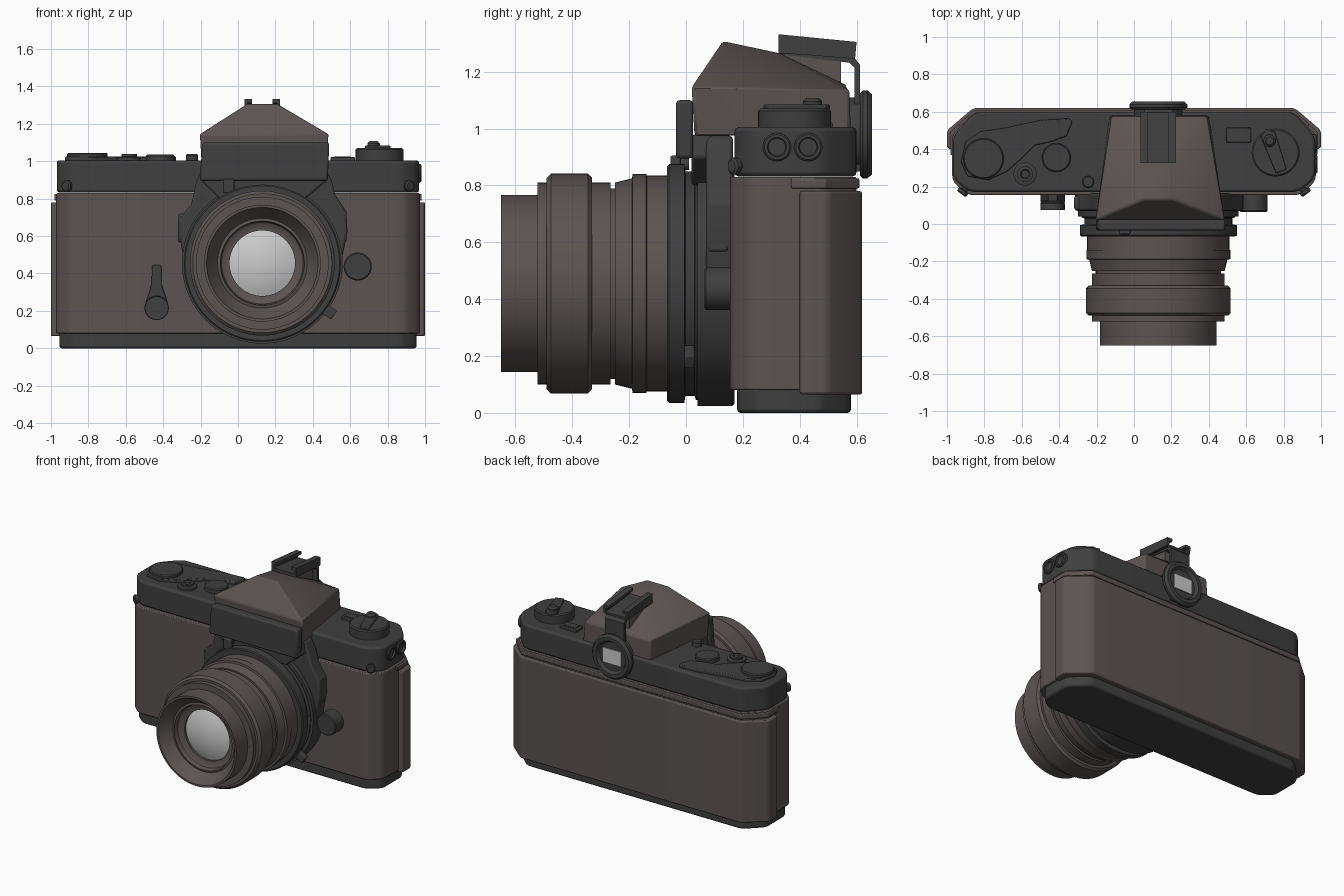
import bpy, bmesh, math
from mathutils import Vector

def material(name, r, g, b):
    m = bpy.data.materials.new(name)
    m.diffuse_color = (r, g, b, 1)
    return m

BROWN = material("brown_leather", 0.105, 0.088, 0.086)
BLACK = material("black_metal", 0.05, 0.05, 0.05)
GLASS = material("pale_glass", 0.6, 0.6, 0.6)

def finish(name, bm, mat, bevel=0):
    bmesh.ops.recalc_face_normals(bm, faces=bm.faces[:])
    me = bpy.data.meshes.new(name)
    bm.to_mesh(me)
    bm.free()
    me.materials.append(mat)
    ob = bpy.data.objects.new(name, me)
    bpy.context.collection.objects.link(ob)
    if bevel:
        mod = ob.modifiers.new("bevel", 'BEVEL')
        mod.width, mod.segments, mod.limit_method = bevel, 2, 'ANGLE'
        mod.angle_limit = math.radians(35)
    return ob

def prism(name, pts, axis, lo, hi, mat, bevel=0, corner=0):
    """Extrude a 2D outline along x (y,z), y (x,z) or z (x,y); corner rounds the outline."""
    place = {'x': lambda a, b, h: (h, a, b), 'y': lambda a, b, h: (a, h, b), 'z': lambda a, b, h: (a, b, h)}[axis]
    bm = bmesh.new()
    rows = [[bm.verts.new(place(a, b, h)) for a, b in pts] for h in (lo, hi)]
    n = len(pts)
    bm.faces.new(rows[0])
    bm.faces.new(rows[1])
    for i in range(n):
        j = (i + 1) % n
        bm.faces.new((rows[0][i], rows[0][j], rows[1][j], rows[1][i]))
    if corner:
        edges = [bm.edges.get((rows[0][i], rows[1][i])) for i in range(n)]
        bmesh.ops.bevel(bm, geom=edges, offset=corner, segments=4, profile=0.5, affect='EDGES')
    return finish(name, bm, mat, bevel)

def box(name, x, y, z, mat, bevel=0):
    return prism(name, [(x[0], y[0]), (x[1], y[0]), (x[1], y[1]), (x[0], y[1])], 'z', *z, mat, bevel)

def lathe(name, prof, centre, axis, mat, n=48):
    """Revolve (radius, height) points about an axis through centre."""
    q = Vector((0, 0, 1)).rotation_difference(Vector(axis).normalized())
    bm = bmesh.new()
    rings = []
    for r, h in prof:
        ring = []
        for i in range(n):
            t = 2 * math.pi * i / n
            ring.append(bm.verts.new(Vector(centre) + q @ Vector((r * math.cos(t), r * math.sin(t), h))))
        rings.append(ring)
    for a, b in zip(rings, rings[1:]):
        for i in range(n):
            j = (i + 1) % n
            bm.faces.new((a[i], a[j], b[j], b[i]))
    bmesh.ops.remove_doubles(bm, verts=bm.verts[:], dist=1e-5)
    return finish(name, bm, mat)

def disc(name, r, lo, hi, centre, axis, mat, c=0.006, n=40):
    return lathe(name, [(0, lo), (r, lo), (r, hi - c), (r - c, hi), (0, hi)], centre, axis, mat, n)

def sym(half):
    """Mirror a half outline across x = 0."""
    return half + [(-x, y) for x, y in reversed(half)]

X, Y, Z = (1, 0, 0), (0, 1, 0), (0, 0, 1)

# Body shell, film door and plates
prism("body", sym([(0.89, 0.155), (0.972, 0.23), (0.972, 0.48), (0.85, 0.6)]), 'z', 0.08, 0.83, BROWN, 0.006, 0.03)
prism("film_door", sym([(0.95, 0.4), (1.0, 0.4), (1.0, 0.5), (0.86, 0.62)]), 'z', 0.065, 0.78, BROWN, 0.008, 0.02)
prism("door_top_strip", sym([(0.95, 0.37), (0.982, 0.37), (0.982, 0.49), (0.855, 0.61)]), 'z', 0.79, 0.825, BROWN, 0.005)
prism("bottom_plate", sym([(0.87, 0.18), (0.955, 0.25), (0.955, 0.47), (0.84, 0.58)]), 'z', 0, 0.09, BLACK, 0.012, 0.03)
prism("top_plate", sym([(0.88, 0.17), (0.968, 0.24), (0.968, 0.47), (0.85, 0.6)]), 'z', 0.832, 1.005, BLACK, 0.014, 0.04)

# Lens mount housing
C = (0.13, 0, 0.455)
disc("mount_base", 0.43, 0.04, 0.17, C, Y, BLACK, n=64)
upper = [(-0.28, 0.4), (-0.315, 0.62), (-0.31, 0.7), (-0.25, 0.77), (-0.22, 0.9), (-0.18, 0.975),
         (0.46, 0.975), (0.5, 0.9), (0.52, 0.82), (0.58, 0.73), (0.585, 0.62), (0.54, 0.4)]
prism("mount_housing", upper, 'y', 0.07, 0.165, BLACK, 0.012)
prism("mount_collar", [(-0.2, 0.9), (-0.1, 0.8), (0.36, 0.8), (0.48, 0.9), (0.46, 0.98), (-0.18, 0.98)], 'y', 0.02, 0.09, BLACK, 0.01)
lathe("mount_rings", [(0, 0.06), (0.41, 0.06), (0.41, 0.035), (0.395, 0.03), (0.395, -0.002), (0.42, -0.006),
                      (0.42, -0.06), (0.413, -0.066), (0, -0.066)], C, Y, BLACK, 64)

# Lens barrel, with recessed front cone
lathe("lens_barrel", [(0.3, -0.05), (0.38, -0.05), (0.38, -0.138), (0.385, -0.14), (0.385, -0.188), (0.37, -0.19),
    (0.355, -0.25), (0.335, -0.25), (0.335, -0.265), (0.355, -0.265), (0.355, -0.33), (0.372, -0.33), (0.387, -0.345),
    (0.387, -0.475), (0.372, -0.49), (0.355, -0.49), (0.355, -0.522), (0.312, -0.522), (0.312, -0.65), (0.298, -0.65),
    (0.29, -0.635), (0.24, -0.57), (0.225, -0.575), (0.218, -0.545), (0.19, -0.53), (0.175, -0.53), (0.175, -0.49)],
    C, Y, BROWN, 64)
R = 0.44
lathe("front_glass", [(0.178 * k / 6, -0.515 - (math.sqrt(R * R - (0.178 * k / 6) ** 2) - R + 0.036)) for k in range(7)],
      C, Y, GLASS)
box("aperture_claw", (-0.08, -0.02), (-0.055, -0.02), (0.83, 0.905), BLACK, 0.006)
disc("claw_screw", 0.02, -0.01, 0.055, (-0.055, 0, 0.875), (0, -1, 0), BLACK, n=16)
prism("aperture_tab", [(0.44, 0.19), (0.5, 0.155), (0.53, 0.2), (0.47, 0.24)], 'y', -0.005, 0.03, BLACK, 0.006)

# Front controls: timer lever and release button
disc("timer_pivot", 0.065, -0.17, -0.115, (-0.435, 0, 0.215), (0, 1, 0), BLACK)
lathe("timer_pivot_face", [(0, -0.115), (0.058, -0.115), (0.065, -0.125), (0.065, -0.16)], (-0.435, 0, 0.215), Y, BLACK)
prism("timer_lever", [(-0.5, 0.225), (-0.37, 0.225), (-0.408, 0.34), (-0.41, 0.445), (-0.46, 0.445), (-0.462, 0.34)],
      'y', 0.12, 0.165, BLACK, 0.008)
bpy.data.objects["timer_pivot"].location.y = 0.285
bpy.data.objects["timer_pivot_face"].location.y = 0.235
disc("lens_release_button", 0.075, -0.16, -0.065, (0.64, 0, 0.437), (0, -1, 0), BLACK)

# Pentaprism housing
bm = bmesh.new()
for p in [(-0.195, 0.03, 0.975), (0.475, 0.03, 0.975), (-0.13, 0.58, 0.975), (0.4, 0.58, 0.975),
          (-0.205, 0.02, 1.145), (0.485, 0.02, 1.145), (-0.12, 0.575, 1.135), (0.39, 0.575, 1.135),
          (0.05, 0.13, 1.308), (0.21, 0.13, 1.308), (0.04, 0.33, 1.265), (0.22, 0.33, 1.265),
          (0.04, 0.56, 1.155), (0.22, 0.56, 1.155)]:
    bm.verts.new(p)
bmesh.ops.convex_hull(bm, input=bm.verts[:])
bmesh.ops.dissolve_limit(bm, angle_limit=0.03, verts=bm.verts[:], edges=bm.edges[:])
finish("prism_housing", bm, BROWN, 0.01)
prism("front_panel", [(-0.205, 0.895), (0.48, 0.895), (0.488, 1.1), (-0.19, 1.1)], 'y', -0.035, 0.025, BLACK, 0.012)

# Accessory shoe, bracket and eyepiece
prism("shoe_stand", [(0.33, 1.24), (0.545, 1.14), (0.545, 1.24), (0.33, 1.265)], 'x', 0.06, 0.2, BROWN)
prism("shoe_bracket", [(0.325, 1.262), (0.575, 1.232), (0.592, 1.215), (0.592, 0.85), (0.612, 0.85), (0.612, 1.225),
                       (0.59, 1.252), (0.325, 1.284)], 'x', 0.055, 0.205, BLACK)
for s in (-1, 1):
    xs = sorted((0.13 + s * 0.095, 0.13 + s * 0.078))
    prism("shoe_rail", [(0.325, 1.265), (0.595, 1.25), (0.6, 1.305), (0.325, 1.332)], 'x', *xs, BLACK)
    xs = sorted((0.13 + s * 0.095, 0.13 + s * 0.055))
    prism("shoe_lip", [(0.325, 1.312), (0.597, 1.285), (0.6, 1.305), (0.325, 1.332)], 'x', *xs, BLACK)
prism("shoe_floor", [(0.325, 1.268), (0.595, 1.245), (0.595, 1.26), (0.325, 1.288)], 'x', 0.04, 0.22, BLACK)
E = (0.13, 0, 0.98)
lathe("eyepiece", [(0, 0.57), (0.13, 0.57), (0.13, 0.612), (0.145, 0.612), (0.155, 0.622), (0.155, 0.638), (0.14, 0.655),
                   (0.115, 0.655), (0.1, 0.632), (0, 0.632)], E, Y, BLACK)
box("eyepiece_window", (0.06, 0.2), (0.625, 0.638), (0.93, 1.03), GLASS)

# Advance lever, shutter button, dial
prism("advance_lever", [(-0.925, 0.33), (-0.9, 0.44), (-0.82, 0.495), (-0.68, 0.515), (-0.5, 0.555), (-0.345, 0.565),
    (-0.33, 0.545), (-0.36, 0.47), (-0.44, 0.44), (-0.53, 0.42), (-0.6, 0.35), (-0.68, 0.28), (-0.78, 0.235), (-0.89, 0.255)],
    'z', 1.0, 1.025, BLACK, 0.006)
disc("advance_hub", 0.108, 1.0, 1.045, (-0.805, 0.35, 0), Z, BLACK)
lathe("shutter_button", [(0.062, 1.0), (0.062, 1.02), (0.05, 1.025), (0.042, 1.025), (0.042, 1.038), (0.025, 1.04),
                         (0.02, 1.032), (0, 1.032)], (-0.582, 0.267, 0), Z, BLACK, 32)
disc("frame_counter", 0.077, 1.0, 1.035, (-0.415, 0.355, 0), Z, BLACK)
disc("preview_button", 0.032, 1.0, 1.038, (-0.245, 0.225, 0), Z, BLACK, n=24)

# Rewind knob with folding crank, and meter window
disc("rewind_knob", 0.128, 1.0, 1.07, (0.757, 0.382, 0), Z, BLACK, 0.008)
crank = prism("rewind_crank", [(-0.11, -0.03), (0.1, -0.04), (0.13, 0), (0.1, 0.04), (-0.11, 0.03)], 'z', 1.065, 1.085, BLACK, 0.005)
crank.location = (0.75, 0.385, 0)
crank.rotation_euler.z = math.radians(110)
disc("crank_handle", 0.033, 1.07, 1.108, (0.725, 0.445, 0), Z, BLACK, 0.012, 20)
box("meter_window_frame", (0.495, 0.625), (0.435, 0.515), (1.0, 1.022), BLACK, 0.004)
box("meter_window", (0.515, 0.605), (0.452, 0.498), (1.0, 1.026), BLACK)

# Side sockets and strap lugs
for y in (0.32, 0.43):
    lathe("flash_socket", [(0.05, 0.94), (0.05, 0.974), (0.044, 0.98), (0.034, 0.98), (0.03, 0.966), (0, 0.966)],
          (0, y, 0.935), X, BLACK, 28)
for s in (-1, 1):
    lathe("strap_lug", [(0.028, -0.03), (0.028, 0.015), (0.017, 0.018), (0.017, 0.03), (0.03, 0.034), (0.03, 0.05),
                        (0.022, 0.056), (0, 0.056)], (s * 0.89, 0.205, 0.868), (s * 0.6, -0.8, 0), BLACK, 20)

# Small side blocks beside the mount
for x0, x1 in ((-0.32, -0.24), (0.5, 0.58)):
    box("mount_side_block", (x0, x1), (0.075, 0.15), (0.565, 0.72), BLACK, 0.012)

# Smooth shading with sharp edges kept
bpy.ops.object.select_all(action='SELECT')
bpy.context.view_layer.objects.active = bpy.data.objects["body"]
bpy.ops.object.shade_smooth_by_angle(angle=math.radians(30))
